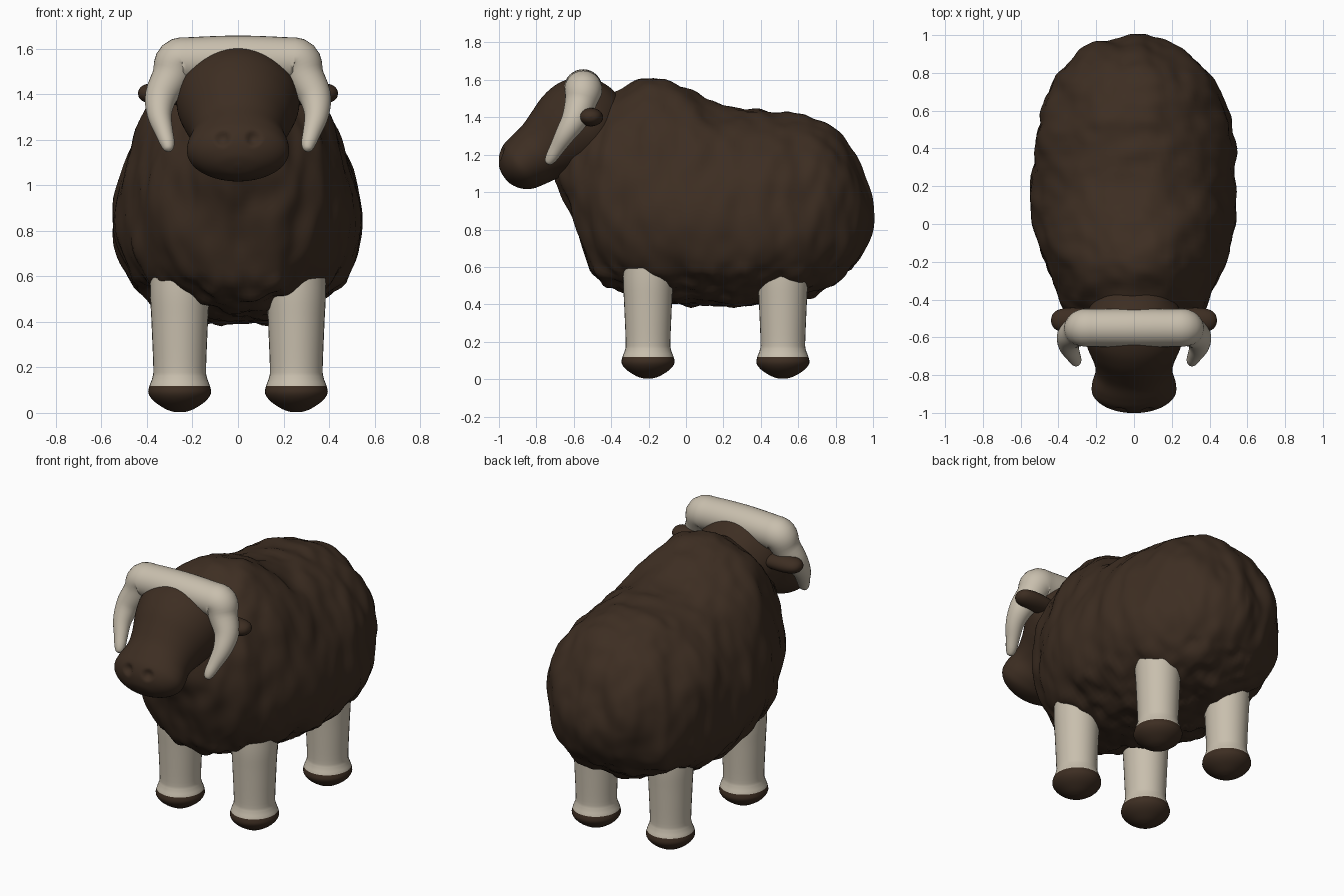
import bpy, bmesh, math
from mathutils import Vector, noise

if "Cube" in bpy.data.objects:
    bpy.data.objects.remove(bpy.data.objects["Cube"])


def material(name, rgb):
    m = bpy.data.materials.new(name)
    m.diffuse_color = (*rgb, 1)
    m.use_nodes = True
    m.node_tree.nodes["Principled BSDF"].inputs["Base Color"].default_value = m.diffuse_color
    return m


BROWN = material("dark brown wool", (0.047, 0.027, 0.016))
CREAM = material("cream horn", (0.58, 0.52, 0.42))


def smooth_rows(rows, steps):
    """Catmull-Rom interpolation of rows of numbers."""
    out = []
    n = len(rows)
    for i in range(n - 1):
        p = [rows[max(0, min(n - 1, i + k))] for k in (-1, 0, 1, 2)]
        for j in range(steps):
            t = j / steps
            out.append([0.5 * (2 * b + (c - a) * t + (2 * a - 5 * b + 4 * c - d) * t * t
                               + (3 * b - a - 3 * c + d) * t ** 3) for a, b, c, d in zip(*p)])
    out.append(list(rows[-1]))
    return out


def skin(name, rings, mats, tweak=None, mat_rule=None):
    """Join rings of points into a closed smooth mesh."""
    bm = bmesh.new()
    vr = [[bm.verts.new(p) for p in r] for r in rings]
    n = len(vr[0])
    for a, b in zip(vr, vr[1:]):
        for i in range(n):
            bm.faces.new((a[i], a[(i + 1) % n], b[(i + 1) % n], b[i]))
    for r in (vr[0], vr[-1]):
        pole = bm.verts.new(sum((v.co for v in r), Vector()) / n)
        for i in range(n):
            bm.faces.new((r[i], r[(i + 1) % n], pole))
    bmesh.ops.recalc_face_normals(bm, faces=bm.faces[:])
    bm.normal_update()
    if tweak:
        moves = [(v, tweak(v.co, v.normal)) for v in bm.verts]
        for v, co in moves:
            v.co = co
    for f in bm.faces:
        f.smooth = True
        if mat_rule:
            f.material_index = mat_rule(f.calc_center_median())
    me = bpy.data.meshes.new(name)
    bm.to_mesh(me)
    bm.free()
    for m in mats:
        me.materials.append(m)
    ob = bpy.data.objects.new(name, me)
    bpy.context.collection.objects.link(ob)
    return ob


def tube(name, rows, ref, mats, steps=4, seg=32, **kw):
    """Sweep an ellipse along rows of (x, y, z, radius along ref, other radius)."""
    rows = smooth_rows(rows, steps)
    pts = [Vector(r[:3]) for r in rows]
    rings = []
    for i, r in enumerate(rows):
        t = (pts[min(i + 1, len(pts) - 1)] - pts[max(i - 1, 0)]).normalized()
        v = t.cross(ref).normalized()
        u = v.cross(t)
        ru, rv = max(r[3], 0.001), max(r[4], 0.001)
        rings.append([pts[i] + u * ru * math.cos(a) + v * rv * math.sin(a)
                      for a in (2 * math.pi * k / seg for k in range(seg))])
    return skin(name, rings, mats, **kw)


X, Y = Vector((1, 0, 0)), Vector((0, 1, 0))

# Woolly body: y, bottom z, top z, half width, height of widest point
body = [(-0.69, 1.05, 1.18, 0.08, 1.12), (-0.63, 0.91, 1.32, 0.19, 1.08),
        (-0.56, 0.71, 1.40, 0.265, 1.03), (-0.48, 0.55, 1.46, 0.34, 0.97),
        (-0.36, 0.48, 1.54, 0.41, 0.91), (-0.2, 0.44, 1.615, 0.48, 0.87),
        (0.0, 0.40, 1.55, 0.525, 0.84), (0.2, 0.39, 1.46, 0.54, 0.82),
        (0.4, 0.40, 1.435, 0.535, 0.82), (0.55, 0.42, 1.425, 0.51, 0.84),
        (0.7, 0.46, 1.39, 0.46, 0.86), (0.8, 0.51, 1.33, 0.40, 0.88),
        (0.9, 0.60, 1.21, 0.30, 0.90), (0.96, 0.71, 1.08, 0.20, 0.90),
        (0.99, 0.82, 0.98, 0.09, 0.90), (0.997, 0.89, 0.91, 0.01, 0.90)]


def body_ring(y, zb, zt, w, zm, seg=112):
    ring = []
    for k in range(seg):
        a = 2 * math.pi * k / seg
        c, s = math.cos(a), math.sin(a)
        e = 0.96 if s > 0 else 0.91
        x = w * math.copysign(abs(c) ** e, c)
        h = (zt - zm) if s > 0 else (zm - zb)
        ring.append((x, y, zm + h * math.copysign(abs(s) ** e, s)))
    return ring


def tufts(co, n):
    # broad lumps, stretched downwards like hanging fleece, plus finer ones
    big = noise.noise(Vector((co.x * 6, co.y * 6, co.z * 3)))
    fine = noise.noise(Vector((co.x * 14, co.y * 14, co.z * 7)) + Vector((7, 3, 1)))
    low = 1.6 if co.z < 0.6 else 0.8
    return co + n * (0.026 * big + 0.014 * fine * low)


skin("wool_body", [body_ring(*r) for r in smooth_rows(body, 7)], [BROWN], tweak=tufts)

# Head: distance along the axis from skull to nose, half width, half height
head = [(-0.24, 0.01, 0.01), (-0.22, 0.10, 0.09), (-0.18, 0.17, 0.16), (-0.1, 0.24, 0.225),
        (0.0, 0.27, 0.25), (0.1, 0.25, 0.238), (0.2, 0.215, 0.2), (0.28, 0.203, 0.17),
        (0.36, 0.222, 0.155), (0.42, 0.218, 0.14), (0.47, 0.17, 0.105),
        (0.503, 0.09, 0.055), (0.512, 0.01, 0.01)]


def nostrils(co, n):
    d = (Vector((abs(co.x), co.y, co.z)) - Vector((0.068, -0.985, 1.205))).length
    return co - n * 0.022 * max(0, 1 - (d / 0.036) ** 2)


tube("head", [(0, -0.55 - 0.83 * s, 1.37 - 0.56 * s, w, h) for s, w, h in head],
     X, [BROWN], steps=6, seg=96, tweak=nostrils)

# Horns: one band over the skull, both ends bending outwards, then in and forward
horn = [(0.0, -0.55, 1.555, 0.102), (0.2, -0.55, 1.55, 0.1), (0.265, -0.55, 1.54, 0.1),
        (0.295, -0.565, 1.475, 0.084), (0.338, -0.595, 1.39, 0.071),
        (0.345, -0.645, 1.31, 0.054), (0.325, -0.69, 1.235, 0.04),
        (0.31, -0.72, 1.185, 0.032), (0.305, -0.737, 1.158, 0.02), (0.304, -0.742, 1.15, 0.003)]
both = [(-x, y, z, r) for x, y, z, r in reversed(horn[1:])] + horn
tube("horns", [(x, y, z, r, r) for x, y, z, r in both], Y, [CREAM], steps=4, seg=32)

# Ears
for side, label in ((-1, "left"), (1, "right")):
    prof = [(0.2, 0.045), (0.26, 0.055), (0.34, 0.058), (0.40, 0.049), (0.43, 0.029), (0.44, 0.002)]
    tube(label + "_ear", [(side * x, -0.51, 1.40 + 0.03 * (x - 0.3), r * 1.15, r * 0.85)
                          for x, r in prof], Y, [BROWN], steps=4, seg=24)

# Legs with brown hooves: height and radius
leg = [(0.003, 0.02), (0.016, 0.06), (0.05, 0.112), (0.085, 0.137), (0.118, 0.133),
       (0.155, 0.12), (0.2, 0.116), (0.4, 0.124), (0.55, 0.13), (0.75, 0.12)]
for side, s_name in ((-1, "left"), (1, "right")):
    for y, y_name in ((-0.203, "front"), (0.518, "rear")):
        tube(f"{y_name}_{s_name}_leg", [(side * 0.256, y, z, r, r * 1.03) for z, r in leg],
             X, [CREAM, BROWN], steps=4, seg=32,
             mat_rule=lambda c: 1 if c.z < 0.118 else 0)
